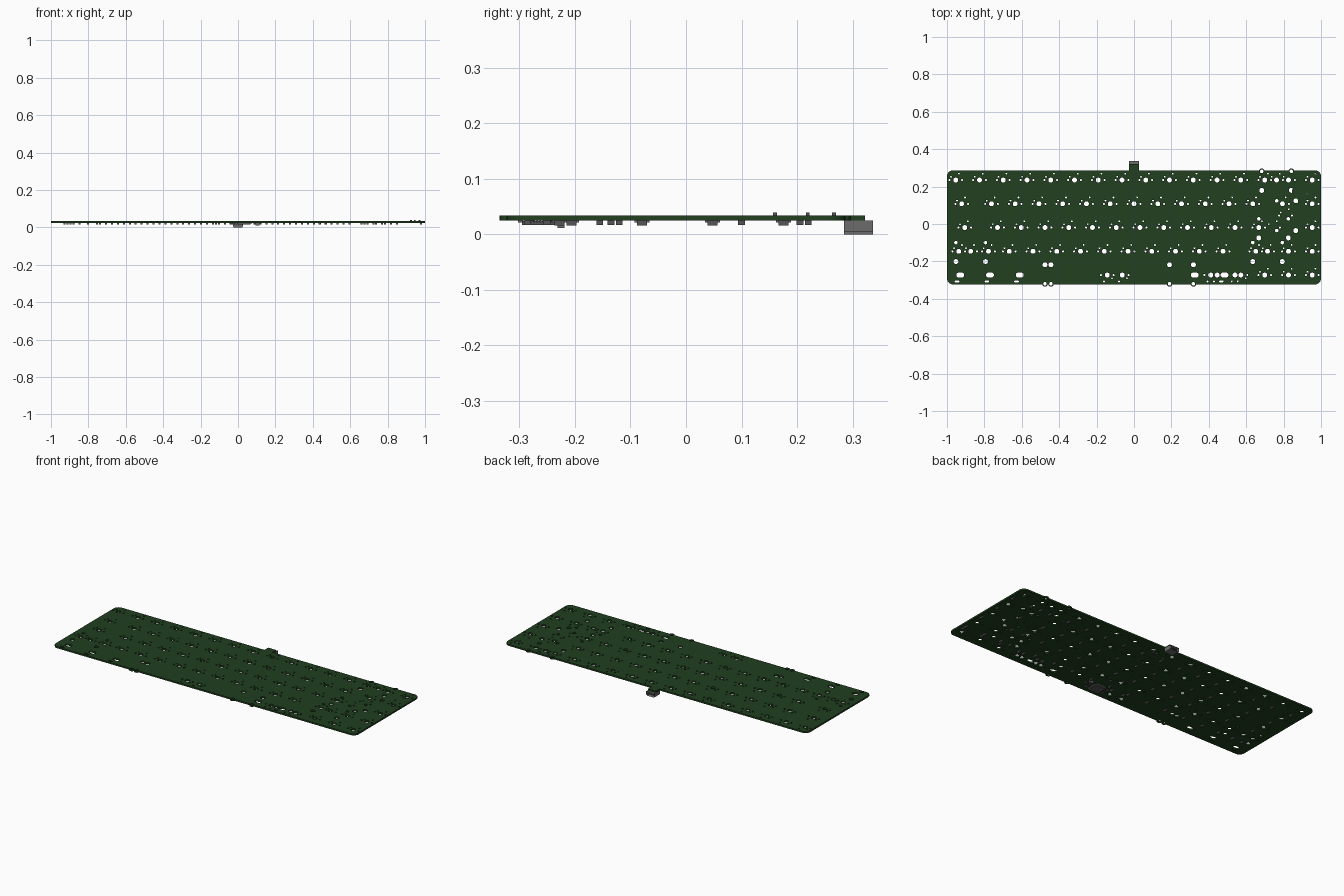
import bpy, bmesh, math
from mathutils import Matrix

if "Cube" in bpy.data.objects:
    bpy.data.objects.remove(bpy.data.objects["Cube"])

P = 0.127                                  # key pitch
ROWS = [0.235 - P * i for i in range(5)]
Z0, Z1 = 0.0245, 0.034                     # underside and top of the board
XE, YB, YT = 1.0, -0.323, 0.287            # board edges


def material(name, col):
    m = bpy.data.materials.new(name)
    m.diffuse_color = (*col, 1)
    m.use_nodes = True
    m.node_tree.nodes["Principled BSDF"].inputs["Base Color"].default_value = m.diffuse_color
    return m


GREEN = material("board_green", (0.015, 0.05, 0.014))
DARK = material("dark_part", (0.09, 0.09, 0.09))
METAL = material("metal", (0.15, 0.15, 0.15))


def make(name, bm, mat):
    me = bpy.data.meshes.new(name)
    bm.to_mesh(me)
    bm.free()
    ob = bpy.data.objects.new(name, me)
    bpy.context.collection.objects.link(ob)
    me.materials.append(mat)
    return ob


def box(bm, x, y, w, d, z0, z1):
    m = Matrix.Translation((x, y, (z0 + z1) / 2)) @ Matrix.Diagonal((w, d, z1 - z0, 1))
    return bmesh.ops.create_cube(bm, size=1, matrix=m)["verts"]


# Key centres for every layout option: (x, y, slot length)
def run(start, n):
    return [start + P * i for i in range(n)]


layout = [
    run(-0.953, 13) + [0.699, 0.762, 0.826, 0.953],
    [-0.921] + run(-0.762, 12) + [0.794, 0.953],
    [-0.905] + run(-0.730, 12) + [0.746, 0.953],
    [-0.937, -0.873, -0.778] + run(-0.667, 10) + [0.651, 0.714, 0.826, 0.953],
    [-0.143, -0.063, 0.41, 0.4445, 0.540, 0.5715, 0.699, 0.826, 0.953],
]
switches = [(x, y, 0) for row, y in zip(layout, ROWS) for x in row]
switches += [(x, ROWS[4], 0.016) for x in (-0.929, -0.770, -0.611, 0.325, 0.484)]
switches.append((0.810, 0.0445, 0))        # tall enter key

# Holes, skipping any that would run into an earlier one
holes = []


def hole(x, y, r, slot=0):
    for hx, hy, hr, hs in holes:
        dx = max(0, abs(x - hx) - (slot + hs) / 2)
        if math.hypot(dx, y - hy) < r + hr + 0.0015:
            return
    holes.append((x, y, r, slot))


def stabiliser(cx, cy, half, flip=1):
    for s in (-1, 1):
        hole(cx + s * half, cy + flip * 0.0467, 0.0095)
        hole(cx + s * half, cy - flip * 0.055, 0.0133)


BOTTOM_X = [-0.476, -0.444, 0.190, 0.3175]  # stabiliser ears on the edges
TOP_X = [0.841, 0.683]
EAR_B, EAR_T = ROWS[4] - 0.0467, ROWS[0] + 0.0467
stabiliser(0.762, ROWS[0], 0.079)
stabiliser(0.746, ROWS[2], 0.079)
stabiliser(0.714, ROWS[3], 0.079)
stabiliser(-0.873, ROWS[3], 0.079)
stabiliser(-0.143, ROWS[4], 0.333, -1)
stabiliser(-0.0633, ROWS[4], 0.3808, -1)
for y in (0.124, -0.035):
    hole(0.763, y, 0.0095)
    hole(0.865, y, 0.0133)
for x, y, s in switches:
    hole(x, y, 0.0133, s)
for x, y, s in switches:
    f = -1 if y == ROWS[4] and x < 0.65 else 1
    for k in (-1, 1):
        hole(x + k * 0.034, y, 0.0057, s)
    hole(x - f * 0.0254, y + f * 0.017, 0.005, s)
    hole(x + f * 0.017, y + f * 0.034, 0.005, s)

# Board outline: rounded corners, edge ears, connector tab
R, EAR = 0.032, 0.0155


def arc(cx, cy, r, a0, a1, n):
    return [(cx + r * math.cos(a0 + (a1 - a0) * i / n),
             cy + r * math.sin(a0 + (a1 - a0) * i / n)) for i in range(n + 1)]


pi = math.pi
outline = arc(-XE + R, YB + R, R, pi, 1.5 * pi, 6)
for x in BOTTOM_X:
    a = math.asin((EAR_B - YB) / EAR)
    outline += arc(x, EAR_B, EAR, pi + a, 2 * pi - a, 8)
outline += arc(XE - R, YB + R, R, 1.5 * pi, 2 * pi, 6)
outline += arc(XE - R, YT - R, R, 0, pi / 2, 6)
for x in TOP_X:
    a = math.asin((YT - EAR_T) / EAR)
    outline += arc(x, EAR_T, EAR, a, pi - a, 8)
outline += [(0.026, YT), (0.026, 0.322), (-0.026, 0.322), (-0.026, YT)]
outline += arc(-XE + R, YT - R, R, pi / 2, pi, 6)

# Circuit board: filled curve with holes, turned into a mesh
cu = bpy.data.curves.new("board_profile", 'CURVE')
cu.dimensions = '2D'
cu.fill_mode = 'BOTH'
cu.extrude = (Z1 - Z0) / 2


def loop(pts):
    sp = cu.splines.new('POLY')
    sp.points.add(len(pts) - 1)
    for p, (x, y) in zip(sp.points, pts):
        p.co = (x, y, 0, 1)
    sp.use_cyclic_u = True


loop(outline)
for x, y, r, s in holes:
    n = 16 if r > 0.009 else 8
    pts = []
    for i in range(n):
        a = -2 * pi * (i + 0.5) / n
        pts.append((x + r * math.cos(a) + math.copysign(s / 2, math.cos(a)), y + r * math.sin(a)))
    loop(pts)
tmp = bpy.data.objects.new("board_profile", cu)
bpy.context.collection.objects.link(tmp)
bpy.context.view_layer.update()
me = bpy.data.meshes.new_from_object(tmp.evaluated_get(bpy.context.evaluated_depsgraph_get()))
bpy.data.objects.remove(tmp)
bm = bmesh.new()
bm.from_mesh(me)
bpy.data.meshes.remove(me)
bmesh.ops.remove_doubles(bm, verts=bm.verts, dist=1e-6)
bmesh.ops.recalc_face_normals(bm, faces=bm.faces)
for f in bm.faces:
    f.smooth = False
bmesh.ops.translate(bm, verts=bm.verts, vec=(0, 0, (Z0 + Z1) / 2))
make("circuit_board", bm, GREEN)

# Diodes under each key: body and two end leads
body, leads = bmesh.new(), bmesh.new()
for row, y in zip(layout, ROWS):
    for x in row:
        dy = y - 0.06 if y > -0.2 else y + 0.045
        dx = x + 0.025
        if dx > 0.99:
            dx = x - 0.025
        box(body, dx, dy, 0.011, 0.018, 0.0155, Z0)
        for s in (-1, 1):
            box(leads, dx, dy + s * 0.011, 0.005, 0.005, 0.0215, Z0)
make("diodes", body, DARK)
make("diode_leads", leads, METAL)

# Controller chip with leads on four sides
CX, CY = 0.034, -0.262
bm = bmesh.new()
box(bm, CX, CY, 0.067, 0.067, 0.0165, 0.0235)
make("controller_chip", bm, DARK)
bm = bmesh.new()
for i in range(11):
    t = (i - 5) * 0.0054
    for s in (-1, 1):
        box(bm, CX + t, CY + s * 0.036, 0.0025, 0.009, 0.021, Z0)
        box(bm, CX + s * 0.036, CY + t, 0.009, 0.0025, 0.021, Z0)
make("chip_leads", bm, METAL)

# Crystal and small passives around the chip and connector
bm = bmesh.new()
box(bm, 0.105, -0.225, 0.022, 0.012, 0.0115, Z0)
make("crystal", bm, METAL)
bm = bmesh.new()
for x, y in [(0.09, -0.25), (0.12, -0.25), (-0.02, -0.24), (-0.02, -0.28), (0.09, -0.285),
             (0.03, -0.155), (0.05, -0.135), (-0.03, -0.12), (0.02, 0.1), (-0.03, 0.205),
             (0.03, 0.22), (0.05, 0.22)]:
    box(bm, x, y, 0.008, 0.012, 0.017, Z0)
make("passive_parts", bm, DARK)

# Small contacts on the top side near the right end
bm = bmesh.new()
for x, y in [(0.925, 0.16), (0.945, 0.219), (0.97, 0.266)]:
    box(bm, x, y, 0.01, 0.007, Z1 - 0.001, 0.039)
make("top_contacts", bm, DARK)

# Connector shell with a recessed opening at the back and a tongue
bm = bmesh.new()
box(bm, 0, 0.31, 0.056, 0.052, 0.0, Z0)
low = [e for e in bm.edges if all(v.co.z < 0.001 for v in e.verts)
       and abs(e.verts[0].co.x - e.verts[1].co.x) < 1e-5]
bmesh.ops.bevel(bm, geom=low, offset=0.004, segments=2, affect='EDGES')
bm.normal_update()
mouth = max(bm.faces, key=lambda f: f.calc_center_median().y)
bmesh.ops.inset_region(bm, faces=[mouth], thickness=0.0025)
bmesh.ops.translate(bm, verts=mouth.verts, vec=(0, -0.035, 0))
make("connector_shell", bm, METAL)
bm = bmesh.new()
box(bm, 0, 0.313, 0.034, 0.034, 0.009, 0.014)
make("connector_tongue", bm, DARK)
